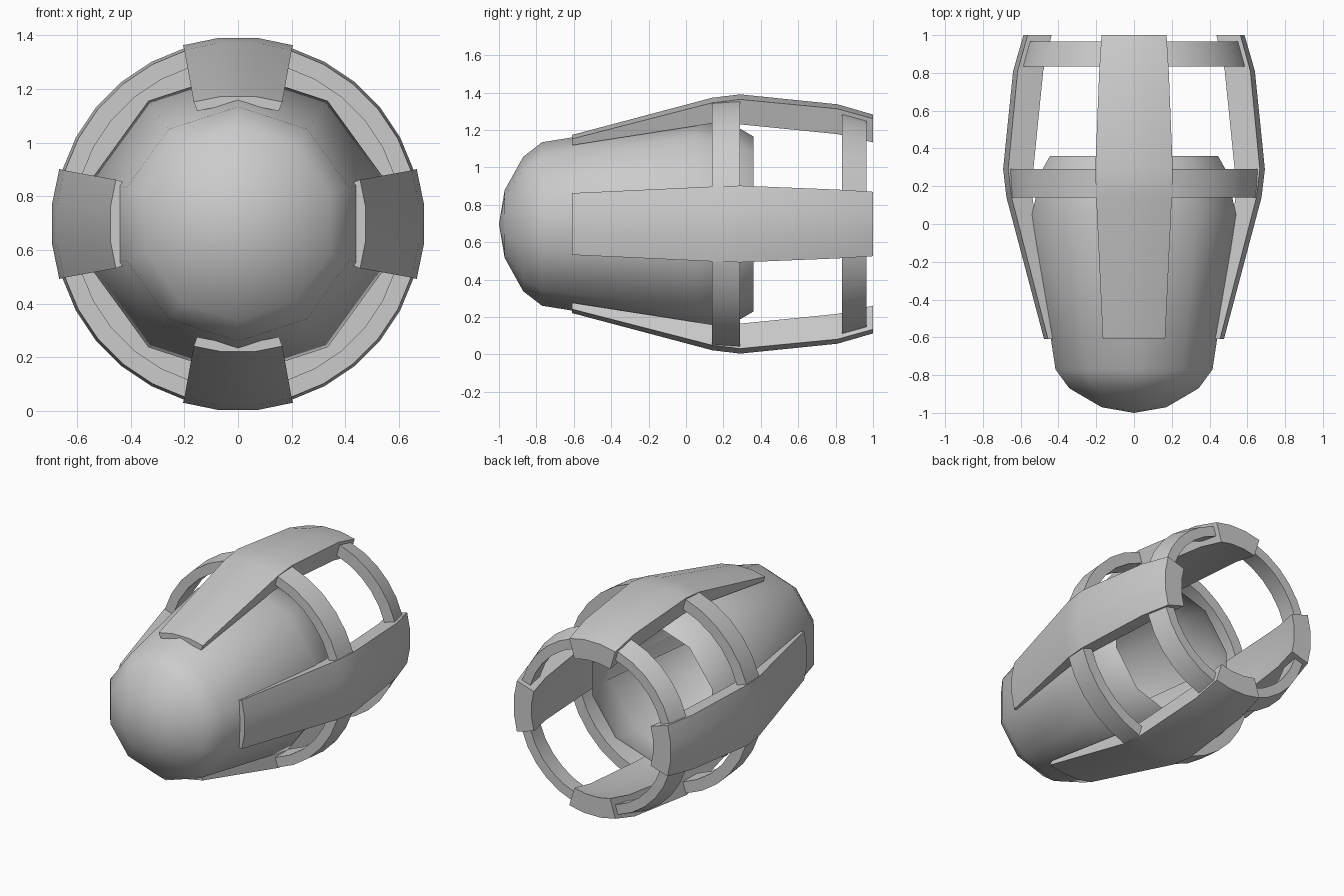
import bpy, bmesh, math
from mathutils import Matrix, Vector

if "Cube" in bpy.data.objects:
    bpy.data.objects.remove(bpy.data.objects["Cube"])

CZ = 0.697  # height of the long axis


def finish(name, bm, angle):
    bmesh.ops.recalc_face_normals(bm, faces=bm.faces)
    me = bpy.data.meshes.new(name)
    bm.to_mesh(me)
    bm.free()
    ob = bpy.data.objects.new(name, me)
    bpy.context.collection.objects.link(ob)
    ob.location.z = CZ
    bpy.ops.object.select_all(action='DESELECT')
    ob.select_set(True)
    bpy.context.view_layer.objects.active = ob
    bpy.ops.object.shade_smooth_by_angle(angle=math.radians(angle))
    return ob


def lathe(name, profile, sides, start, closed, angle):
    """Revolve (y, radius) points around the y axis."""
    bm = bmesh.new()
    loops = []
    for y, r in profile:
        loops.append([bm.verts.new((r * math.cos(start + math.tau * i / sides), y,
                                    r * math.sin(start + math.tau * i / sides)))
                      for i in range(sides)])
    pairs = list(zip(loops, loops[1:]))
    if closed:
        pairs.append((loops[-1], loops[0]))
    for a, b in pairs:
        for i in range(sides):
            j = (i + 1) % sides
            bm.faces.new((a[i], a[j], b[j], b[i]))
    bmesh.ops.remove_doubles(bm, verts=bm.verts, dist=0.0001)
    return finish(name, bm, angle)


# Ten-sided domed body, open at the back
lathe("domed_body", [(-1, 0), (-0.97, 0.18), (-0.87, 0.36), (-0.77, 0.437),
                     (0.05, 0.568), (0.28, 0.515), (0.36, 0.468)],
      10, math.radians(90), False, 40)

# Two hoops that tie the plates together
half = math.pi / 32
lathe("middle_hoop", [(0.14, 0.675), (0.29, 0.685), (0.29, 0.61), (0.14, 0.61)],
      32, half, True, 30)
lathe("rear_hoop", [(0.835, 0.612), (0.965, 0.575), (0.965, 0.51), (0.835, 0.53)],
      32, half, True, 30)


# Four curved outer plates: stations of (y, outer mid, outer edge, half width, inner/outer ratio)
STATIONS = [(-0.61, 0.476, 0.455, 0.165, 0.925), (0.14, 0.675, 0.648, 0.2, 0.83),
            (0.29, 0.693, 0.666, 0.205, 0.80), (0.81, 0.640, 0.616, 0.184, 0.78),
            (1.0, 0.585, 0.563, 0.172, 0.775)]


def plate(name, turn):
    bm = bmesh.new()
    rot = Matrix.Rotation(turn, 3, 'Y')
    rows = []
    for y, mid, edge, w, k in STATIONS:
        arc = [(-w, edge), (-0.36 * w, mid), (0.36 * w, mid), (w, edge)]
        section = arc + [(x * k, z * k) for x, z in reversed(arc)]
        rows.append([bm.verts.new(rot @ Vector((x, y, z))) for x, z in section])
    n = len(rows[0])
    for a, b in zip(rows, rows[1:]):
        for i in range(n):
            j = (i + 1) % n
            bm.faces.new((a[i], a[j], b[j], b[i]))
    for row in (rows[0], rows[-1]):
        for i in range(3):
            bm.faces.new((row[i], row[i + 1], row[6 - i], row[7 - i]))
    finish(name, bm, 30)


for i, side in enumerate(("top", "right", "bottom", "left")):
    plate(side + "_plate", i * math.pi / 2)
